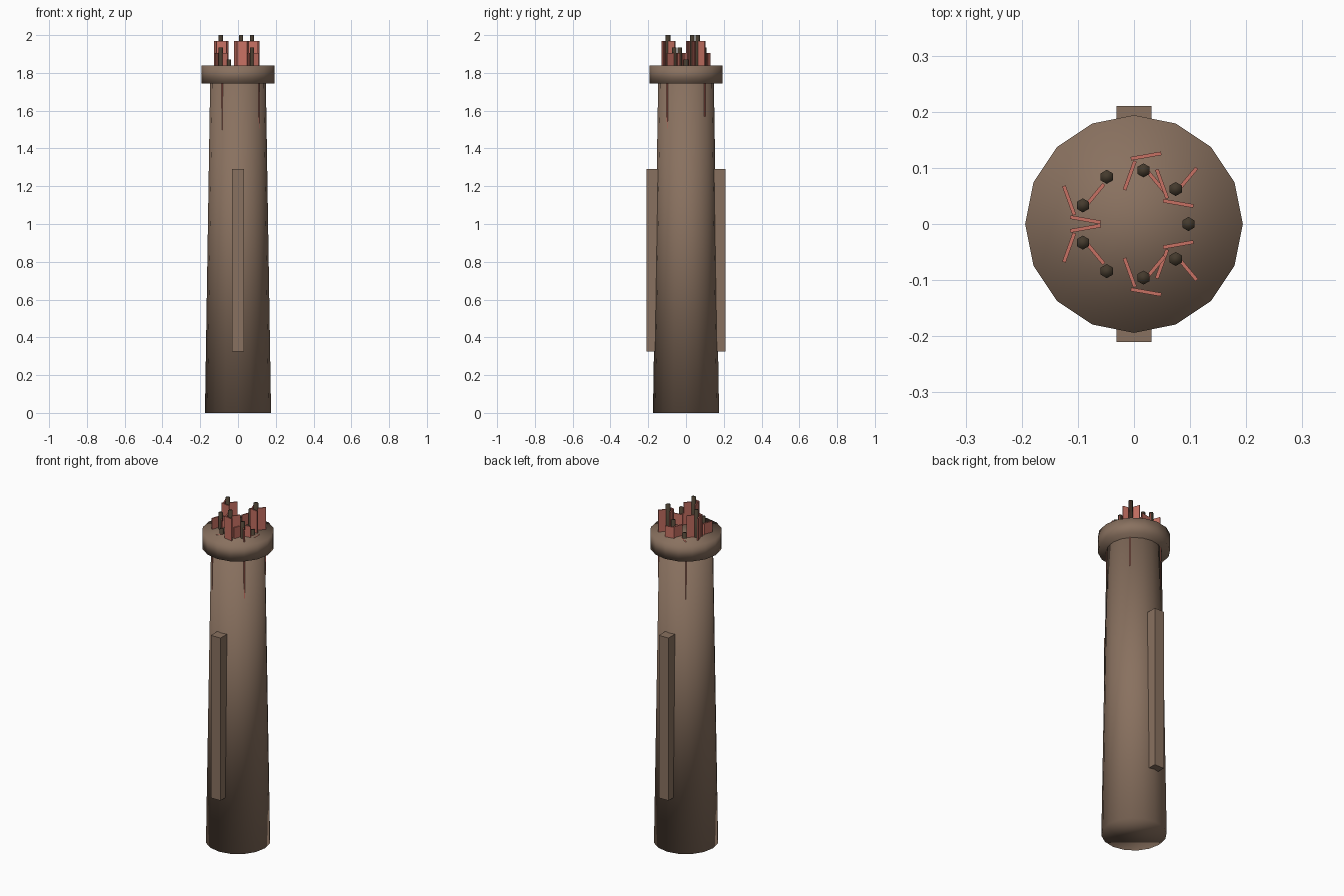
import bpy
from math import cos, sin, radians
from mathutils import Matrix

if "Cube" in bpy.data.objects:
    bpy.data.objects.remove(bpy.data.objects["Cube"], do_unlink=True)


def material(name, rgb):
    mat = bpy.data.materials.new(name)
    mat.use_nodes = True
    colour = (*rgb, 1)
    mat.diffuse_color = colour
    mat.node_tree.nodes["Principled BSDF"].inputs["Base Color"].default_value = colour
    return mat


BROWN = material("warm brown", (0.25, 0.165, 0.115))
RED = material("dusty red", (0.57, 0.165, 0.125))
DARK = material("dark bronze", (0.058, 0.042, 0.026))


def finish(name, mat, smooth=False):
    obj = bpy.context.object
    obj.name = name
    obj.data.materials.append(mat)
    if smooth:
        bpy.ops.object.shade_smooth()
    return obj


def column(name, sides, r_low, r_high, z_low, z_high, mat, x=0, y=0):
    """Upright tapered prism with a corner on the +x axis."""
    bpy.ops.mesh.primitive_cone_add(vertices=sides, radius1=r_low, radius2=r_high,
                                    depth=z_high - z_low,
                                    location=(x, y, (z_low + z_high) / 2))
    return finish(name, mat, smooth=True)


def box(name, size, centre, mat, turn=0):
    bpy.ops.mesh.primitive_cube_add(size=1, location=centre)
    obj = finish(name, mat)
    obj.data.transform(Matrix.Diagonal((*size, 1)))
    obj.rotation_euler.z = turn
    return obj


# Tapered shaft and its collar
column("shaft", 16, 0.175, 0.147, 0, 1.78, BROWN)
column("collar", 16, 0.194, 0.194, 1.745, 1.84, BROWN)

# Raised ribs on the front and back
for side, label in ((-1, "front"), (1, "back")):
    box(label + "_rib", (0.063, 0.11, 0.965), (0, side * 0.155, 0.8075), BROWN)

# Ring of nine pins at three stepped heights, each with three plates around it
for i in range(9):
    angle = radians(40 * i)
    x, y = 0.097 * cos(angle), 0.097 * sin(angle)
    top = (1.87, 2.0, 1.935)[i % 3]
    column(f"pin_{i + 1}", 6, 0.0125, 0.0125, top - 0.4, top, DARK, x, y)
    for j in range(3):
        a = angle + radians(120 * j)
        box(f"plate_{i + 1}_{j + 1}", (0.0065, 0.055, 0.4),
            (x + 0.026 * cos(a), y + 0.026 * sin(a), top - 0.23), RED, turn=-a)
